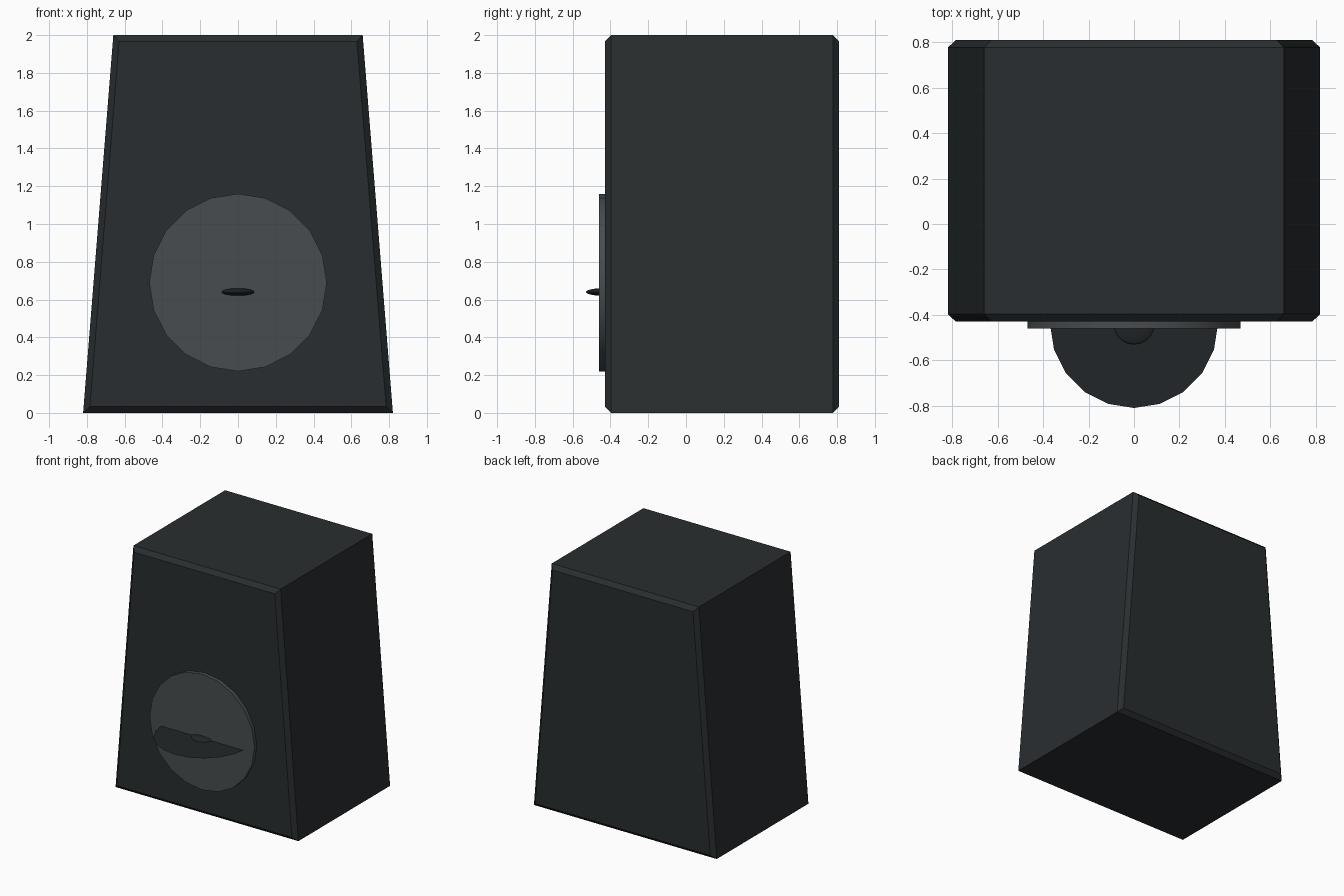
import bpy, bmesh
from math import pi
from mathutils import Matrix

if "Cube" in bpy.data.objects:
    bpy.data.objects.remove(bpy.data.objects["Cube"])


def material(name, color):
    mat = bpy.data.materials.new(name)
    mat.diffuse_color = (*color, 1)
    mat.use_nodes = True
    mat.node_tree.nodes["Principled BSDF"].inputs["Base Color"].default_value = mat.diffuse_color
    return mat


dark = material("charcoal", (0.022, 0.027, 0.029))
grey = material("slate", (0.065, 0.073, 0.078))
black = material("black", (0.016, 0.019, 0.021))


def add_object(name, bm, mat):
    bmesh.ops.recalc_face_normals(bm, faces=bm.faces)
    mesh = bpy.data.meshes.new(name)
    bm.to_mesh(mesh)
    bm.free()
    mesh.materials.append(mat)
    obj = bpy.data.objects.new(name, mesh)
    bpy.context.collection.objects.link(obj)
    return obj


def smooth(obj):
    bpy.ops.object.select_all(action='DESELECT')
    obj.select_set(True)
    bpy.context.view_layer.objects.active = obj
    bpy.ops.object.shade_smooth_by_angle(angle=pi / 6)


# Tapered housing, chamfered around its front and back faces
FRONT, BACK, HEIGHT = -0.43, 0.81, 2.0
bm = bmesh.new()
bmesh.ops.create_cube(bm, size=2)
for v in bm.verts:
    top = v.co.z > 0
    v.co.x *= 0.66 if top else 0.82
    v.co.y = BACK if v.co.y > 0 else FRONT
    v.co.z = HEIGHT if top else 0
rims = [e for e in bm.edges if abs(e.verts[0].co.y - e.verts[1].co.y) < 0.01]
bmesh.ops.bevel(bm, geom=rims, offset=0.033, segments=1, affect='EDGES')
add_object("housing", bm, dark)

# Round front plate, 20 sides
bm = bmesh.new()
bmesh.ops.create_cone(bm, cap_ends=True, segments=20, radius1=0.47, radius2=0.47, depth=0.06,
                      matrix=Matrix.Translation((0, -0.43, 0.69)) @ Matrix.Rotation(pi / 2, 4, 'X'))
smooth(add_object("front_plate", bm, grey))

# Paper-thin horizontal tray, half sunk into the housing
bm = bmesh.new()
bmesh.ops.create_circle(bm, cap_ends=True, segments=20, radius=0.37,
                        matrix=Matrix.Translation((0, -0.44, 0.64)))
add_object("tray", bm, black)

# Small flattened hub at the tray centre
bm = bmesh.new()
bmesh.ops.create_uvsphere(bm, u_segments=20, v_segments=10, radius=1,
                          matrix=Matrix.Translation((0, -0.44, 0.64)) @ Matrix.Diagonal((0.09, 0.09, 0.02, 1)))
smooth(add_object("tray_hub", bm, black))
